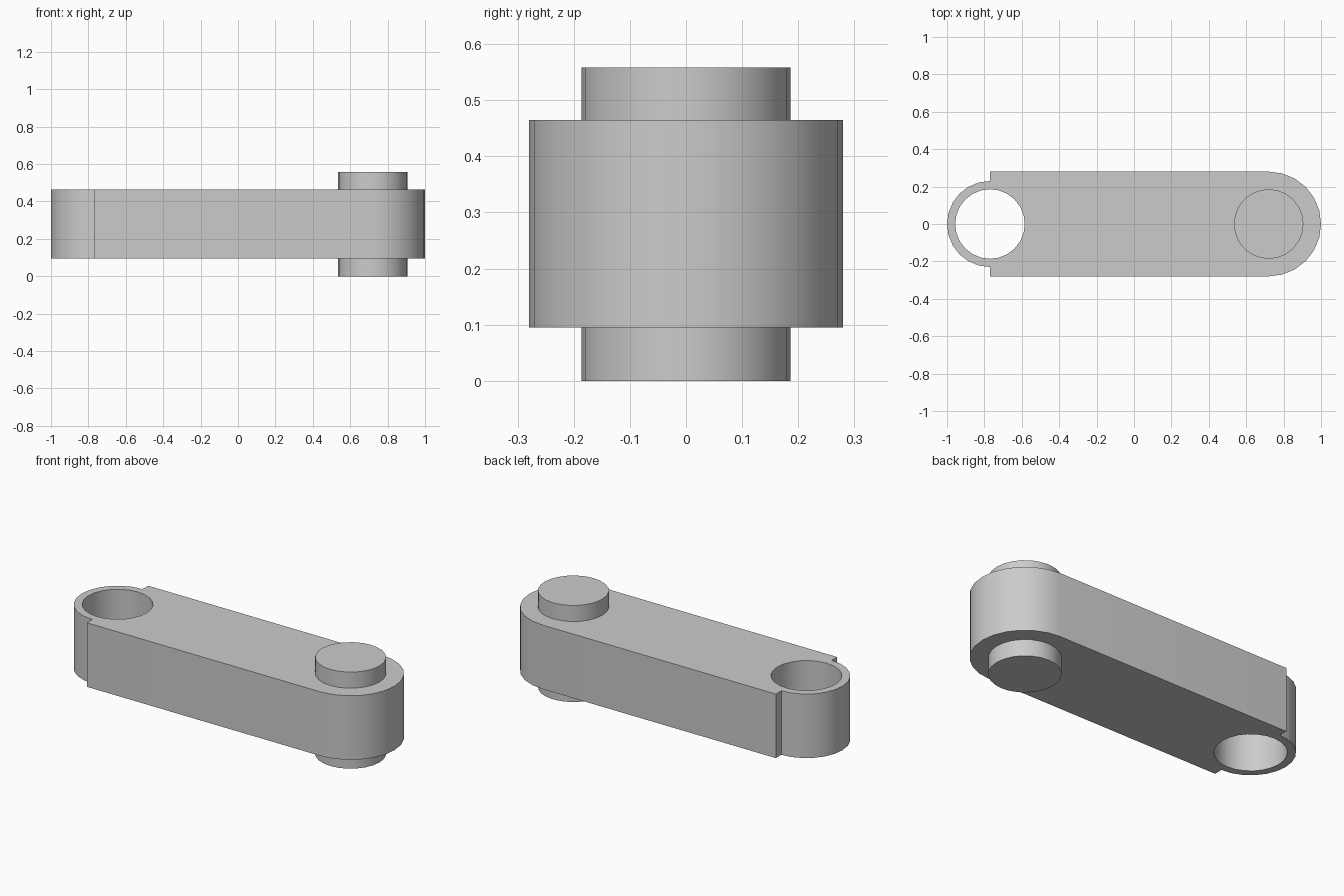
import bpy
import bmesh
from math import cos, sin, pi, radians

cube = bpy.data.objects.get("Cube")
if cube:
    bpy.data.objects.remove(cube, do_unlink=True)

SEGMENTS = 24
HOLE_X, PIN_X = -0.77, 0.72
END_RADIUS, EYE_RADIUS, BORE_RADIUS = 0.28, 0.23, 0.186
ARM_BOTTOM, ARM_TOP, PIN_TOP = 0.095, 0.465, 0.558

grey = bpy.data.materials.new("plain grey")
grey.use_nodes = True
colour = (0.6, 0.6, 0.6, 1)
grey.diffuse_color = colour
grey.node_tree.nodes["Principled BSDF"].inputs["Base Color"].default_value = colour


def arc(cx, radius, start, sweep):
    """Points along an arc, both ends included."""
    steps = round(SEGMENTS * sweep / (2 * pi))
    return [(cx + radius * cos(start + sweep * i / steps),
             radius * sin(start + sweep * i / steps)) for i in range(steps + 1)]


def prism(name, loops, bottom, top):
    """Extrude an outline, with any inner loops as through holes."""
    bm = bmesh.new()
    edges = []
    for loop in loops:
        verts = [bm.verts.new((x, y, bottom)) for x, y in loop]
        edges += [bm.edges.new((v, verts[i - 1])) for i, v in enumerate(verts)]
    bmesh.ops.triangle_fill(bm, edges=edges, use_beauty=True)
    result = bmesh.ops.extrude_face_region(bm, geom=bm.faces[:], use_keep_orig=True)
    raised = [g for g in result["geom"] if isinstance(g, bmesh.types.BMVert)]
    bmesh.ops.translate(bm, verts=raised, vec=(0, 0, top - bottom))
    bmesh.ops.recalc_face_normals(bm, faces=bm.faces[:])
    mesh = bpy.data.meshes.new(name)
    bm.to_mesh(mesh)
    bm.free()
    mesh.materials.append(grey)
    obj = bpy.data.objects.new(name, mesh)
    bpy.context.collection.objects.link(obj)
    bpy.ops.object.select_all(action="DESELECT")
    obj.select_set(True)
    bpy.context.view_layer.objects.active = obj
    bpy.ops.object.shade_smooth_by_angle(angle=radians(30))
    return obj


# Link arm: rounded pin end, square shoulders, narrower bored eye
outline = arc(PIN_X, END_RADIUS, -pi / 2, pi)
outline.append((HOLE_X, END_RADIUS))
outline += arc(HOLE_X, EYE_RADIUS, pi / 2, pi)
outline.append((HOLE_X, -END_RADIUS))
bore = arc(HOLE_X, BORE_RADIUS, 0, 2 * pi)[:-1]
prism("link_arm", [outline, bore], ARM_BOTTOM, ARM_TOP)

# Pin through the rounded end
prism("pin", [arc(PIN_X, BORE_RADIUS, 0, 2 * pi)[:-1]], 0, PIN_TOP)
